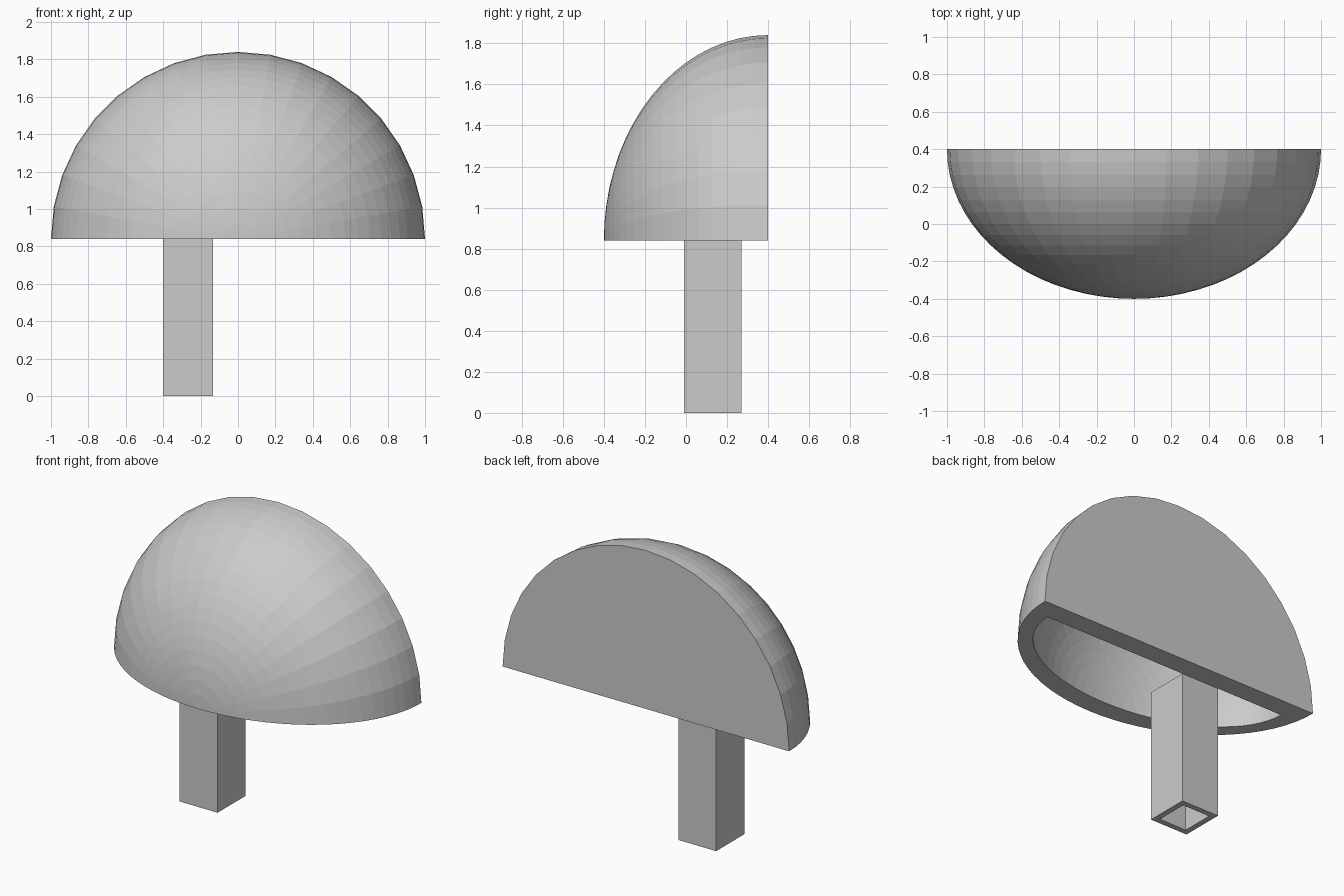
import bpy, bmesh
from math import sin, cos, pi

if "Cube" in bpy.data.objects:
    bpy.data.objects.remove(bpy.data.objects["Cube"])

BASE_Z = 0.84
SEGS, RINGS = 18, 18


def finish(bm, name):
    bmesh.ops.remove_doubles(bm, verts=bm.verts, dist=1e-5)
    bmesh.ops.recalc_face_normals(bm, faces=bm.faces)
    mesh = bpy.data.meshes.new(name)
    bm.to_mesh(mesh)
    bm.free()
    obj = bpy.data.objects.new(name, mesh)
    bpy.context.collection.objects.link(obj)
    return obj


def quarter_ellipsoid(bm, rx, ry, rz, back_y):
    """Quarter ellipsoid with its pole facing front and a flat back; returns the open bottom loop."""
    rows = []
    for i in range(RINGS):
        a = i / RINGS * pi / 2
        rows.append([bm.verts.new((rx * cos(a) * cos(pi * j / SEGS),
                                   back_y - ry * sin(a),
                                   BASE_Z + rz * cos(a) * sin(pi * j / SEGS)))
                     for j in range(SEGS + 1)])
    pole = bm.verts.new((0, back_y - ry, BASE_Z))
    for r0, r1 in zip(rows, rows[1:]):
        for j in range(SEGS):
            bm.faces.new((r0[j], r0[j + 1], r1[j + 1], r1[j]))
    for j in range(SEGS):
        bm.faces.new((rows[-1][j], rows[-1][j + 1], pole))
    bm.faces.new(rows[0])
    return [r[0] for r in rows] + [pole] + [r[-1] for r in reversed(rows)]


def join_loops(bm, a, b):
    n = len(a)
    for i in range(n):
        k = (i + 1) % n
        bm.faces.new((a[i], a[k], b[k], b[i]))


# Hollow half dome with thick walls, open at the bottom
bm = bmesh.new()
outer = quarter_ellipsoid(bm, 1.0, 0.8, 1.0, 0.4)
inner = quarter_ellipsoid(bm, 0.87, 0.54, 0.87, 0.27)
join_loops(bm, outer, inner)
finish(bm, "half_dome")


# Hollow square post, open at the bottom
def open_box(bm, x0, x1, y0, y1, top):
    corners = ((x0, y0), (x1, y0), (x1, y1), (x0, y1))
    low = [bm.verts.new((x, y, 0)) for x, y in corners]
    high = [bm.verts.new((x, y, top)) for x, y in corners]
    join_loops(bm, low, high)
    bm.faces.new(high)
    return low


WALL = 0.036
bm = bmesh.new()
outer = open_box(bm, -0.40, -0.135, -0.01, 0.27, BASE_Z)
inner = open_box(bm, -0.40 + WALL, -0.135 - WALL, -0.01 + WALL, 0.27 - WALL, BASE_Z - WALL)
join_loops(bm, outer, inner)
finish(bm, "post")
